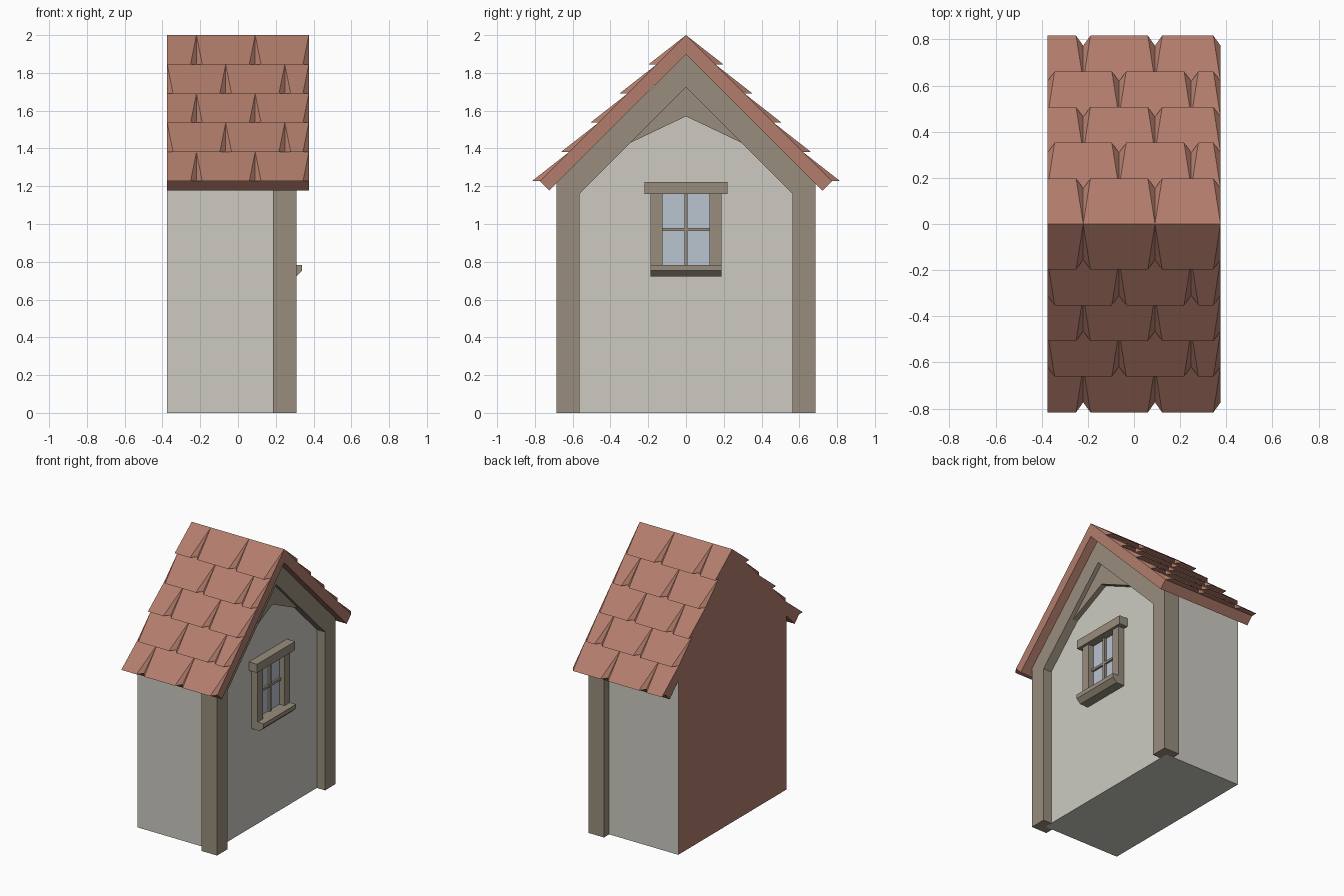
import bpy, bmesh

if "Cube" in bpy.data.objects:
    bpy.data.objects.remove(bpy.data.objects["Cube"])


def material(name, rgb):
    m = bpy.data.materials.new(name)
    lin = [((c / 255 + 0.055) / 1.055) ** 2.4 for c in rgb]
    m.diffuse_color = (*lin, 1)
    m.use_nodes = True
    m.node_tree.nodes["Principled BSDF"].inputs["Base Color"].default_value = m.diffuse_color
    return m


TILE = material("terracotta", (178, 125, 108))
WALL = material("plaster", (204, 202, 193))
WOOD = material("weathered wood", (152, 141, 125))
GLASS = material("pale blue glass", (186, 195, 208))


def finish(name, bm, *mats):
    bmesh.ops.recalc_face_normals(bm, faces=bm.faces)
    me = bpy.data.meshes.new(name)
    bm.to_mesh(me)
    bm.free()
    for m in mats:
        me.materials.append(m)
    ob = bpy.data.objects.new(name, me)
    bpy.context.collection.objects.link(ob)
    return ob


def add_prism(bm, profile, x0, x1):
    """Extrude a (y, z) outline from x0 to x1."""
    a = [bm.verts.new((x0, y, z)) for y, z in profile]
    b = [bm.verts.new((x1, y, z)) for y, z in profile]
    bm.faces.new(a)
    bm.faces.new(b[::-1])
    n = len(a)
    for i in range(n):
        j = (i + 1) % n
        bm.faces.new((a[i], b[i], b[j], a[j]))


def prism(name, profile, x0, x1, mat):
    bm = bmesh.new()
    add_prism(bm, profile, x0, x1)
    return finish(name, bm, mat)


def box(name, x0, x1, y0, y1, z0, z1, mat):
    return prism(name, [(y0, z0), (y1, z0), (y1, z1), (y0, z1)], x0, x1, mat)


def mirrored(half):
    """Close a right-hand outline (ends on y = 0 allowed) with its mirror."""
    return half + [(-y, z) for y, z in reversed(half) if y > 0]


BACK, FRONT = -0.375, 0.375
WALL_X, POST_BACK, POST_FRONT = 0.243, 0.185, 0.31

# Wall block: the back face takes the roof colour
bm = bmesh.new()
add_prism(bm, mirrored([(0.625, 0), (0.625, 1.275), (0, 1.9)]), BACK, WALL_X)
walls = finish("walls", bm, WALL, TILE)
for p in walls.data.polygons:
    p.material_index = 1 if p.normal.x < -0.9 else 0

# Timber frame: posts and rafters in one arch
outer = [(0.685, 0), (0.685, 1.215), (0, 1.9)]
arch = outer + [(-0.685, 1.215), (-0.685, 0), (-0.565, 0), (-0.565, 1.16),
                (0, 1.725), (0.565, 1.16), (0.565, 0)]
prism("timber_frame", arch, POST_BACK, POST_FRONT, WOOD)

# Curved brace set back below the rafters
prism("gable_brace", [(0.305, 1.425), (0.305, 1.44), (0, 1.745), (-0.305, 1.44),
                      (-0.305, 1.425), (0, 1.57)], WALL_X - 0.02, 0.28, WOOD)

# Roof slab
prism("roof_slab", [(0, 2), (0.773, 1.227), (0.723, 1.177), (0, 1.9),
                    (-0.723, 1.177), (-0.773, 1.227)], BACK, FRONT, TILE)

# Roof tiles: wedges whose lower corners are drawn in
bm = bmesh.new()
STEP, LIFT, INSET = 0.773 / 5, 0.043, 0.031
for side in (1, -1):
    for row in range(5):
        odd = row % 2
        edges = [BACK, -0.065, 0.248, FRONT] if odd else [BACK, -0.22, 0.091, FRONT]
        yt, yb = row * STEP, (row + 1) * STEP
        for i, (x0, x1) in enumerate(zip(edges, edges[1:])):
            left = 0 if (i == 0 and not odd) else INSET
            pts = [(x0, yt, 2 - yt), (x1, yt, 2 - yt),
                   (x1 - INSET, yb + LIFT, 2 - yb), (x0 + left, yb + LIFT, 2 - yb),
                   (x0, yb, 2 - yb), (x1, yb, 2 - yb)]
            v = [bm.verts.new((x, side * y, z)) for x, y, z in pts]
            for f in ((0, 1, 2, 3), (3, 2, 5, 4), (0, 3, 4), (1, 5, 2), (0, 4, 5, 1)):
                bm.faces.new([v[k] for k in f])
finish("roof_tiles", bm, TILE)

# Window
box("window_glass", WALL_X - 0.004, WALL_X + 0.005, -0.13, 0.13, 0.77, 1.17, GLASS)
box("window_lintel", WALL_X - 0.01, 0.309, -0.22, 0.22, 1.16, 1.223, WOOD)
for name, s in (("left", -1), ("right", 1)):
    y0, y1 = sorted((s * 0.125, s * 0.188))
    box(f"window_jamb_{name}", WALL_X - 0.01, 0.29, y0, y1, 0.78, 1.16, WOOD)
box("window_upright_bar", WALL_X, 0.264, -0.009, 0.009, 0.78, 1.16, WOOD)
box("window_cross_bar", WALL_X, 0.262, -0.125, 0.125, 0.963, 0.98, WOOD)

# Window sill with a chamfered underside
bm = bmesh.new()
sill = [(WALL_X - 0.01, 0.783), (0.34, 0.783), (0.34, 0.753), (0.308, 0.722), (WALL_X - 0.01, 0.722)]
a = [bm.verts.new((x, -0.188, z)) for x, z in sill]
b = [bm.verts.new((x, 0.188, z)) for x, z in sill]
bm.faces.new(a)
bm.faces.new(b[::-1])
for i in range(5):
    j = (i + 1) % 5
    bm.faces.new((a[i], b[i], b[j], a[j]))
finish("window_sill", bm, WOOD)
